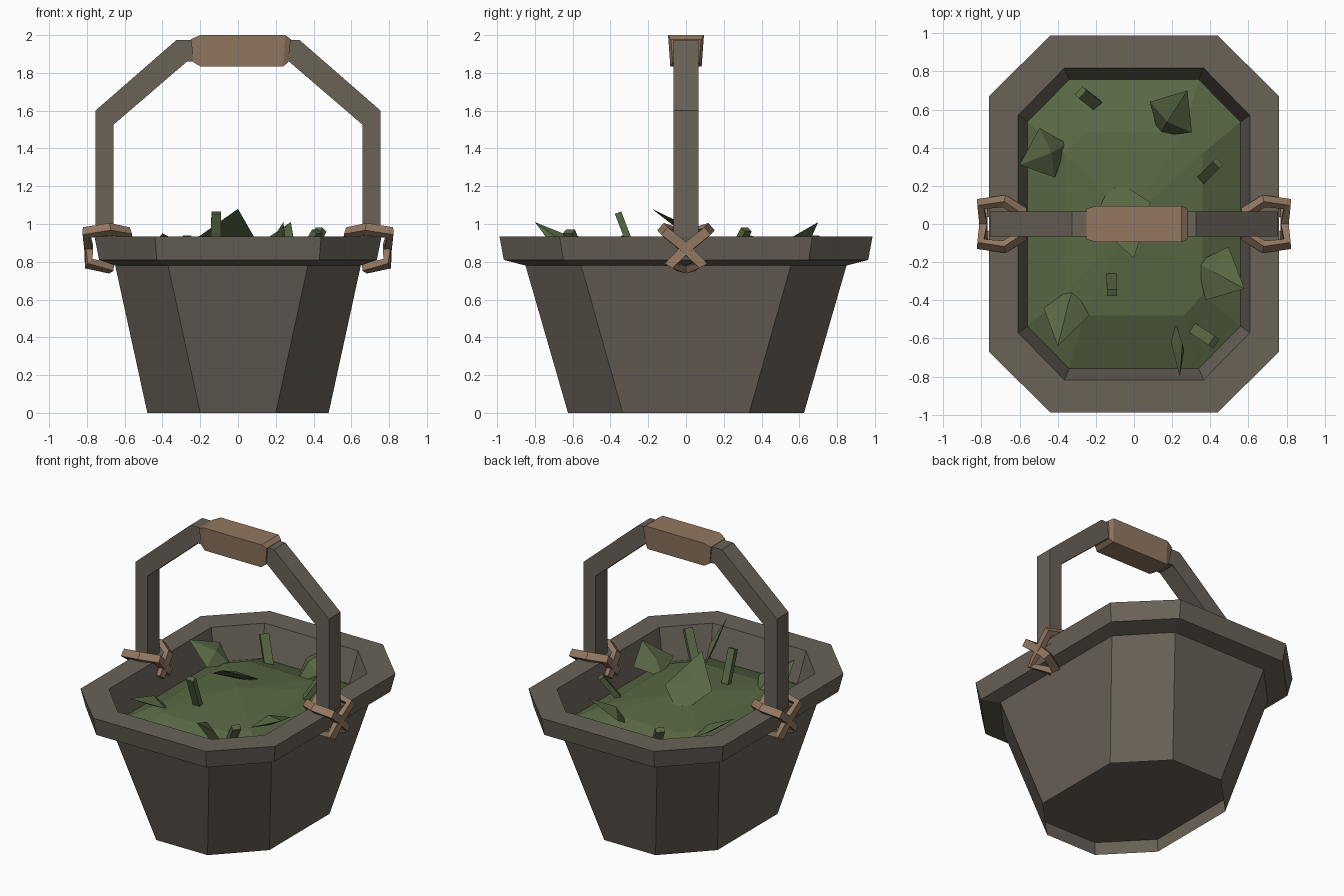
import bpy, bmesh
from mathutils import Vector as V

if "Cube" in bpy.data.objects:
    bpy.data.objects.remove(bpy.data.objects["Cube"])


def material(name, rgb):
    m = bpy.data.materials.new(name)
    m.diffuse_color = (*rgb, 1)
    m.use_nodes = True
    m.node_tree.nodes["Principled BSDF"].inputs["Base Color"].default_value = m.diffuse_color
    return m


WOOD = material("grey_brown_wood", (0.143, 0.123, 0.097))
TAN = material("tan_leather", (0.292, 0.188, 0.119))
GREEN = material("herb_green", (0.099, 0.139, 0.058))


def finish(bm, name, mat):
    bmesh.ops.recalc_face_normals(bm, faces=bm.faces)
    me = bpy.data.meshes.new(name)
    bm.to_mesh(me)
    bm.free()
    me.materials.append(mat)
    ob = bpy.data.objects.new(name, me)
    bpy.context.collection.objects.link(ob)
    return ob


def loft(bm, rings, cap_start=True, cap_end=True):
    """Skin a list of equally long point rings."""
    vr = [[bm.verts.new(p) for p in r] for r in rings]
    n = len(vr[0])
    for a, b in zip(vr, vr[1:]):
        for i in range(n):
            j = (i + 1) % n
            bm.faces.new((a[i], a[j], b[j], b[i]))
    if cap_start:
        bm.faces.new(vr[0][::-1])
    if cap_end:
        bm.faces.new(vr[-1])
    return vr


def octagon(hx, hy, ax, ay, z):
    """Rectangle hx, hy with corners cut back to ax, ay."""
    return [(hx, -ay, z), (hx, ay, z), (ax, hy, z), (-ax, hy, z),
            (-hx, ay, z), (-hx, -ay, z), (-ax, -hy, z), (ax, -hy, z)]


# Tub: recessed floor, flared wall, overhanging rim and hollow inside
bm = bmesh.new()
loft(bm, [octagon(0.50, 0.652, 0.22, 0.362, 0.11),
          octagon(0.48, 0.625, 0.20, 0.335, 0),
          octagon(0.65, 0.85, 0.37, 0.555, 0.78),
          octagon(0.735, 0.965, 0.43, 0.65, 0.81),
          octagon(0.76, 0.988, 0.44, 0.67, 0.935),
          octagon(0.608, 0.818, 0.365, 0.57, 0.935),
          octagon(0.55, 0.748, 0.335, 0.53, 0.68)], cap_end=False)
finish(bm, "basket_tub", WOOD)

# Mound of herbs filling the tub
bm = bmesh.new()
rings = loft(bm, [octagon(0.56, 0.76, 0.34, 0.535, 0.715),
                  octagon(0.36, 0.48, 0.26, 0.37, 0.825)], False, False)
peak = bm.verts.new((-0.02, 0.02, 0.88))
for i in range(8):
    bm.faces.new((rings[1][i], rings[1][(i + 1) % 8], peak))
finish(bm, "herb_mound", GREEN)

# Arched handle: flat profile with depth
outer = [(-0.755, 0.90), (-0.755, 1.60), (-0.325, 1.975)]
inner = [(-0.66, 0.90), (-0.66, 1.525), (-0.27, 1.86)]
mirror = lambda pts: [(-x, z) for x, z in reversed(pts)]
outer, inner = outer + mirror(outer), inner + mirror(inner)
bm = bmesh.new()
loft(bm, [[(xo, -0.065, zo), (xo, 0.065, zo), (xi, 0.065, zi), (xi, -0.065, zi)]
          for (xo, zo), (xi, zi) in zip(outer, inner)])
finish(bm, "handle", WOOD)


# Grip wrapped round the handle, with tapered ends
def grip_ring(x_top, x_bot, top, bot, wt, wb):
    return [(x_top, -wt, top), (x_top, wt, top), (x_bot, wb, bot), (x_bot, -wb, bot)]


bm = bmesh.new()
loft(bm, [grip_ring(-0.25, -0.235, 1.978, 1.855, 0.08, 0.07),
          grip_ring(-0.20, -0.20, 2.0, 1.835, 0.095, 0.083),
          grip_ring(0.25, 0.24, 2.0, 1.835, 0.095, 0.083),
          grip_ring(0.28, 0.265, 1.978, 1.855, 0.08, 0.07)])
finish(bm, "handle_grip", TAN)


# Crossed straps tying the handle to the rim on both sides
def strap(name, path, sx, sy):
    pts = [V(p) for p in path]
    centre = V((0.69, 0, 0.86))
    ringlist = []
    for i, p in enumerate(pts):
        t = (pts[min(i + 1, len(pts) - 1)] - pts[max(i - 1, 0)]).normalized()
        n = p - centre
        n = (n - t * n.dot(t)).normalized()
        b = t.cross(n)
        ringlist.append([p + b * u * 0.026 + n * v * 0.021
                         for u, v in ((-1, -1), (1, -1), (1, 1), (-1, 1))])
    bm = bmesh.new()
    loft(bm, [[(q.x * sx, q.y * sy, q.z) for q in r] for r in ringlist])
    finish(bm, name, TAN)


path = [(0.575, -0.05, 0.83), (0.585, 0.06, 0.955), (0.68, 0.12, 0.972),
        (0.805, 0.105, 0.955), (0.79, 0, 0.87), (0.79, -0.08, 0.79),
        (0.67, -0.02, 0.765)]
for side, sx in (("right", 1), ("left", -1)):
    for sy in (1, -1):
        strap(f"{side}_strap_{'back' if sy > 0 else 'front'}", path, sx, sy)


# Folded leaves: ridged diamonds from base to tip
def leaf(i, base, tip, half, thick):
    base, tip, half = V(base), V(tip), V(half)
    mid = base.lerp(tip, 0.42)
    n = half.cross(tip - base).normalized() * thick
    if n.z < 0:
        n = -n
    bm = bmesh.new()
    rim = [bm.verts.new(p) for p in (base, mid + half, tip, mid - half)]
    for apex in (mid + n, mid - n * 0.3):
        a = bm.verts.new(apex)
        for k in range(4):
            bm.faces.new((rim[k], rim[(k + 1) % 4], a))
    finish(bm, f"leaf_{i}", GREEN)


leaves = [((-0.11, 0.24, 0.82), (0.0, -0.18, 1.08), (0.15, 0.05, 0.0), 0.03),
          ((0.13, 0.46, 0.78), (0.28, 0.70, 1.01), (0.11, -0.08, 0.0), 0.05),
          ((-0.35, 0.42, 0.79), (-0.60, 0.31, 0.95), (-0.04, 0.13, 0.03), 0.04),
          ((-0.32, -0.33, 0.80), (-0.40, -0.64, 0.95), (0.12, -0.02, 0.0), 0.05),
          ((0.33, -0.20, 0.80), (0.58, -0.34, 0.94), (0.06, 0.14, 0.0), 0.05),
          ((0.22, -0.52, 0.78), (0.24, -0.80, 1.01), (0.035, -0.02, -0.06), 0.03)]
for i, args in enumerate(leaves):
    leaf(i + 1, *args)


# Short stems poking out of the mound
def stem(i, base, tip, wide):
    base, tip, w = V(base), V(tip), V(wide)
    n = w.cross(tip - base).normalized() * 0.018
    bm = bmesh.new()
    loft(bm, [[p - w - n, p + w - n, p + w + n, p - w + n] for p in (base, tip)])
    finish(bm, f"stem_{i}", GREEN)


stems = [((-0.12, -0.26, 0.80), (-0.115, -0.36, 1.06), (0.026, 0, 0)),
         ((-0.19, 0.62, 0.74), (-0.28, 0.69, 0.93), (0.02, 0.022, 0)),
         ((0.34, 0.22, 0.78), (0.44, 0.32, 0.97), (0.018, -0.018, 0)),
         ((0.30, -0.54, 0.75), (0.42, -0.62, 0.96), (0.016, 0.024, 0))]
for i, args in enumerate(stems):
    stem(i + 1, *args)
